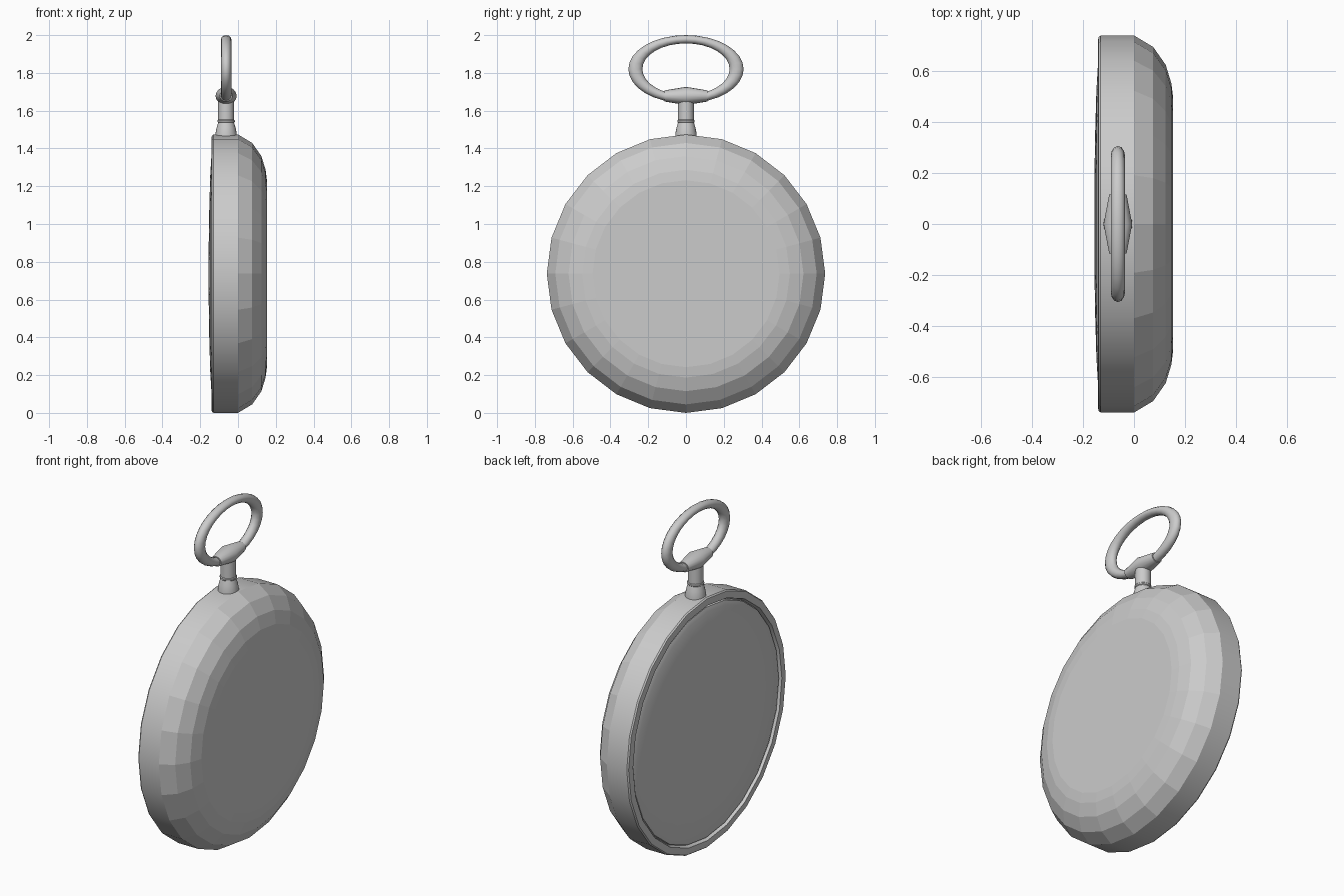
import bpy, bmesh, math
from mathutils import Matrix, Vector

if "Cube" in bpy.data.objects:
    bpy.data.objects.remove(bpy.data.objects["Cube"])

CZ = 0.737      # case centre height
SX = -0.063     # x of stem, crown and bow


def lathe(name, profile, axis, origin, steps, smooth=None):
    """Spin (distance along axis, radius) points around an axis."""
    axis = Vector(axis)
    side = Vector((0, 0, 1)) if axis.z == 0 else Vector((1, 0, 0))
    bm = bmesh.new()
    verts = [bm.verts.new(axis * a + side * r) for a, r in profile]
    edges = [bm.edges.new(p) for p in zip(verts, verts[1:])]
    bmesh.ops.spin(bm, geom=verts + edges, cent=(0, 0, 0), axis=axis,
                   angle=2 * math.pi, steps=steps, use_merge=True)
    bmesh.ops.remove_doubles(bm, verts=bm.verts, dist=1e-5)
    bmesh.ops.holes_fill(bm, edges=[e for e in bm.edges if e.is_boundary], sides=0)
    bmesh.ops.recalc_face_normals(bm, faces=bm.faces)
    mesh = bpy.data.meshes.new(name)
    bm.to_mesh(mesh)
    bm.free()
    obj = bpy.data.objects.new(name, mesh)
    obj.location = origin
    bpy.context.collection.objects.link(obj)
    if smooth:
        shade(obj, smooth)
    return obj


def shade(obj, angle):
    bpy.ops.object.select_all(action='DESELECT')
    obj.select_set(True)
    bpy.context.view_layer.objects.active = obj
    bpy.ops.object.shade_smooth_by_angle(angle=math.radians(angle))


# Case: faceted domed back
lathe("case_back", [(0.0, 0.737), (0.075, 0.692), (0.124, 0.622),
                    (0.146, 0.55), (0.153, 0.495)],
      (1, 0, 0), (0, 0, CZ), 24)

# Case: smooth side band with a raised front bezel and recess
lathe("case_rim", [(0.0, 0.737), (-0.13, 0.737), (-0.138, 0.731), (-0.14, 0.722),
                   (-0.14, 0.692), (-0.115, 0.685)],
      (1, 0, 0), (0, 0, CZ), 24, 30)

# Slightly domed front glass
lathe("glass", [(-0.11, 0.682), (-0.13, 0.678), (-0.139, 0.655), (-0.147, 0.52),
                (-0.152, 0.35), (-0.155, 0.16)],
      (1, 0, 0), (0, 0, CZ), 24, 35)

# Stem with flared foot and thin collar
lathe("stem", [(1.45, 0.057), (1.48, 0.056), (1.51, 0.050), (1.537, 0.042),
               (1.541, 0.046), (1.549, 0.046), (1.553, 0.042), (1.66, 0.042)],
      (0, 0, 1), (SX, 0, 0), 24, 30)

# Barrel crown across the stem
lathe("crown_barrel", [(-0.115, 0.034), (0.0, 0.056), (0.115, 0.034)],
      (0, 1, 0), (SX, 0, 1.678), 16, 30)
bpy.data.objects["crown_barrel"].scale = (1, 1, 0.86)

# Oval bow
bpy.ops.mesh.primitive_torus_add(major_segments=32, minor_segments=12,
                                 major_radius=0.268, minor_radius=0.037)
bow = bpy.context.object
bow.name = "bow"
bow.data.transform(Matrix.Diagonal((0.59, 1, 0.74, 1)))
bow.data.transform(Matrix.Rotation(math.pi / 2, 4, 'Y'))
bow.location = (SX, 0, 1.82)
shade(bow, 40)
